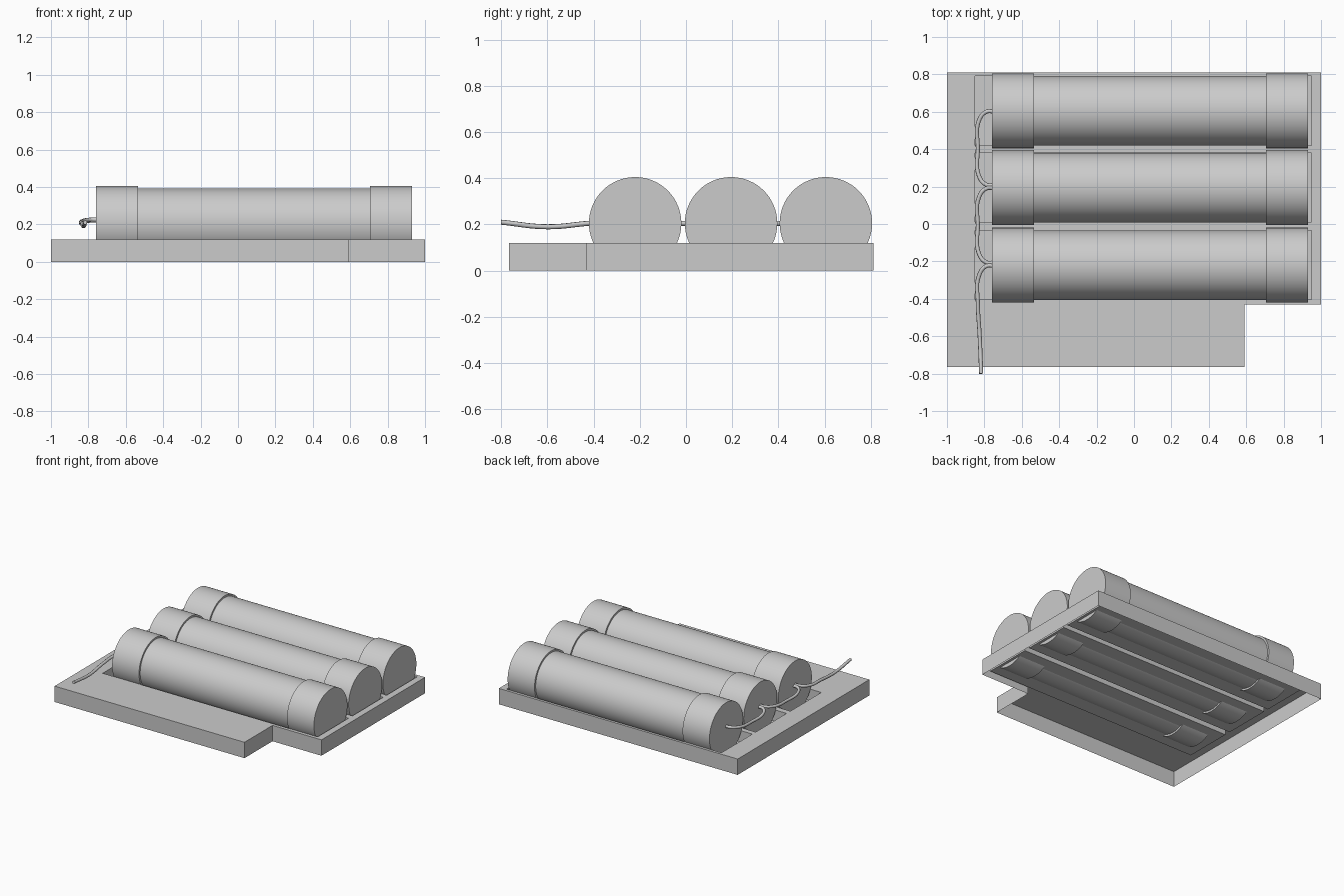
import bpy, bmesh, math

if "Cube" in bpy.data.objects:
    bpy.data.objects.remove(bpy.data.objects["Cube"])

grey = bpy.data.materials.new("light_grey")
grey.diffuse_color = (0.6, 0.6, 0.6, 1)
grey.use_nodes = True
grey.node_tree.nodes["Principled BSDF"].inputs["Base Color"].default_value = grey.diffuse_color

TOP, FLOOR = 0.12, 0.035          # tray top and pocket floor heights
ROWS = [0.605, 0.195, -0.22]      # y of the three cells
AXIS_Z = 0.205


def finish(name, bm):
    bmesh.ops.remove_doubles(bm, verts=bm.verts, dist=1e-5)
    me = bpy.data.meshes.new(name)
    bm.to_mesh(me)
    bm.free()
    ob = bpy.data.objects.new(name, me)
    bpy.context.collection.objects.link(ob)
    me.materials.append(grey)
    return ob


# Open-bottomed tray: a height map of cells, with a wall at every height change
def build_tray():
    xs = [-1, -0.85, 0.59, 0.95, 1]
    ys = sorted([-0.765, -0.43, 0.81] + [c + s * 0.185 for c in ROWS for s in (-1, 1)])

    def height(i, j):
        if not (0 <= i < len(xs) - 1 and 0 <= j < len(ys) - 1):
            return 0
        x, y = (xs[i] + xs[i + 1]) / 2, (ys[j] + ys[j + 1]) / 2
        if x > 0.59 and y < -0.43:
            return 0
        if -0.85 < x < 0.95 and any(abs(y - c) < 0.185 for c in ROWS):
            return FLOOR
        return TOP

    bm = bmesh.new()

    def quad(*pts):
        bm.faces.new([bm.verts.new(p) for p in pts])

    for i in range(len(xs)):
        for j in range(len(ys)):
            h, left, below = height(i, j), height(i - 1, j), height(i, j - 1)
            if h:
                a, b, c, d = xs[i], xs[i + 1], ys[j], ys[j + 1]
                quad((a, c, h), (b, c, h), (b, d, h), (a, d, h))
            if h != left:
                x, c, d = xs[i], ys[j], ys[j + 1]
                quad((x, c, left), (x, c, h), (x, d, h), (x, d, left))
            if h != below:
                y, a, b = ys[j], xs[i], xs[i + 1]
                quad((a, y, h), (a, y, below), (b, y, below), (b, y, h))
    bmesh.ops.remove_doubles(bm, verts=bm.verts, dist=1e-5)
    bmesh.ops.recalc_face_normals(bm, faces=bm.faces)
    if max(bm.faces, key=lambda f: f.calc_center_median().z).normal.z < 0:
        bmesh.ops.reverse_faces(bm, faces=bm.faces)
    finish("tray", bm)


# Cell: stepped round profile spun about the x axis
def build_cell(name, y):
    profile = [(-0.76, 0), (-0.76, 0.2), (-0.535, 0.2), (-0.535, 0.186),
               (0.705, 0.186), (0.705, 0.2), (0.93, 0.2), (0.93, 0)]
    bm = bmesh.new()
    vs = [bm.verts.new((x, y, AXIS_Z + r)) for x, r in profile]
    es = [bm.edges.new(p) for p in zip(vs, vs[1:])]
    bmesh.ops.spin(bm, geom=vs + es, cent=(0, y, AXIS_Z), axis=(1, 0, 0),
                   angle=2 * math.pi, steps=64)
    bmesh.ops.remove_doubles(bm, verts=bm.verts, dist=1e-5)
    bmesh.ops.recalc_face_normals(bm, faces=bm.faces)
    ob = finish(name, bm)
    bpy.context.view_layer.objects.active = ob
    ob.select_set(True)
    bpy.ops.object.shade_smooth_by_angle(angle=math.radians(35))
    ob.select_set(False)


# Wire: round-bevelled curve through a few points
def build_wire(name, pts):
    cu = bpy.data.curves.new(name, 'CURVE')
    cu.dimensions = '3D'
    cu.bevel_depth = 0.011
    cu.bevel_resolution = 2
    cu.resolution_u = 8
    cu.use_fill_caps = True
    sp = cu.splines.new('BEZIER')
    sp.bezier_points.add(len(pts) - 1)
    for bp, p in zip(sp.bezier_points, pts):
        bp.co = p
        bp.handle_left_type = bp.handle_right_type = 'AUTO'
    cu.materials.append(grey)
    bpy.context.collection.objects.link(bpy.data.objects.new(name, cu))


build_tray()
for n, y in enumerate(ROWS):
    build_cell(f"cell_{n + 1}", y)

# Linking wires between neighbouring cells
for n in range(2):
    a, b = ROWS[n] - 0.005, ROWS[n + 1] + 0.015
    build_wire(f"link_wire_{n + 1}", [
        (-0.74, a, 0.225), (-0.79, a, 0.225), (-0.83, a - 0.05, 0.218),
        (-0.835, (a + b) / 2, 0.205),
        (-0.83, b + 0.05, 0.212), (-0.79, b, 0.22), (-0.74, b, 0.22)])

# Loose lead running off the front
build_wire("lead_wire", [
    (-0.74, -0.225, 0.225), (-0.79, -0.225, 0.225), (-0.83, -0.28, 0.215),
    (-0.835, -0.42, 0.205), (-0.825, -0.6, 0.19), (-0.817, -0.8, 0.21)])
